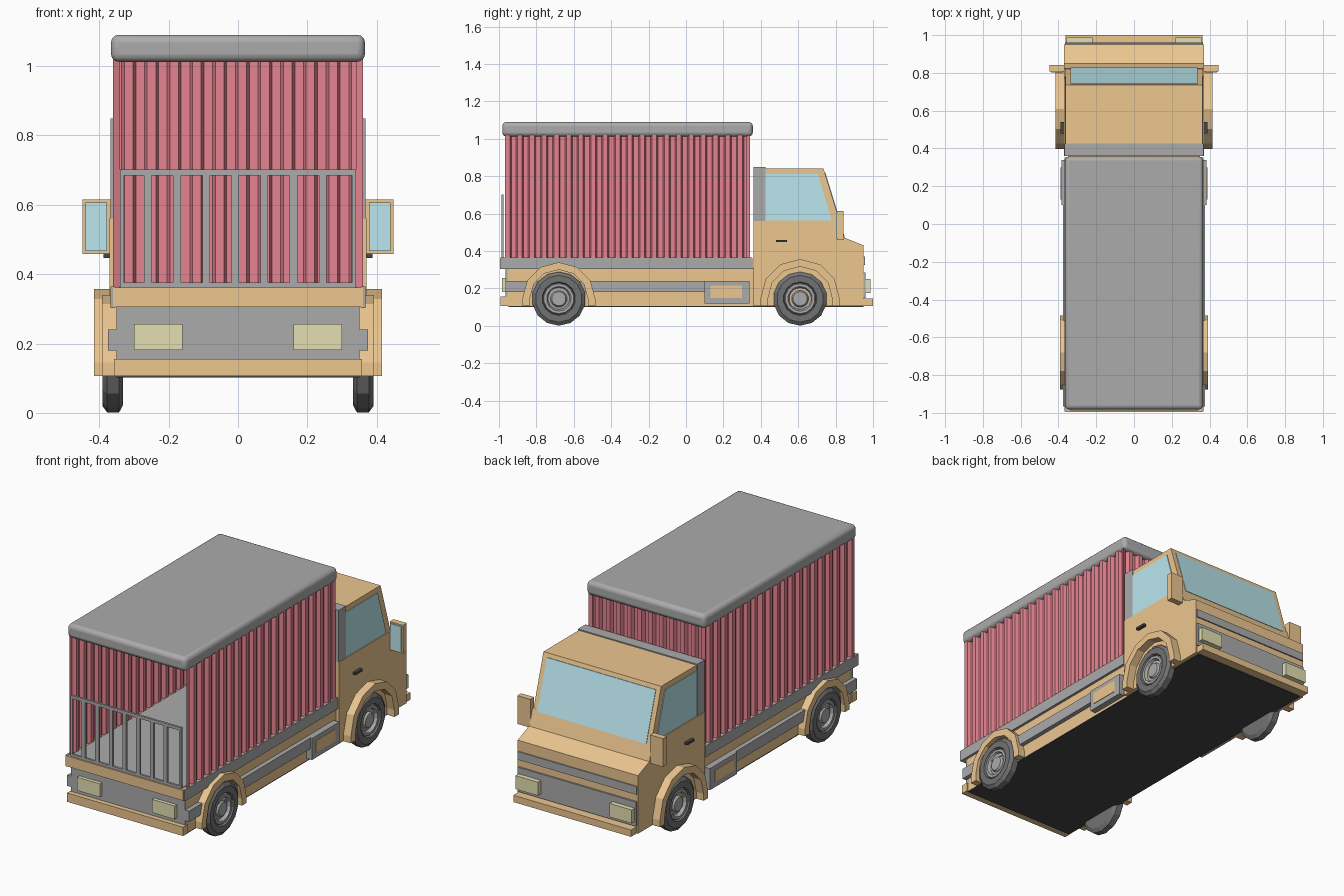
import bpy, bmesh, math
from mathutils import Vector

if "Cube" in bpy.data.objects:
    bpy.data.objects.remove(bpy.data.objects["Cube"])


def material(name, rgb):
    m = bpy.data.materials.new(name)
    m.diffuse_color = (*rgb, 1)
    m.use_nodes = True
    m.node_tree.nodes["Principled BSDF"].inputs["Base Color"].default_value = m.diffuse_color
    return m


ORANGE = material("orange_paint", (0.84, 0.57, 0.28))
RED = material("red_sheet", (0.78, 0.23, 0.28))
GLASS = material("glass", (0.5, 0.8, 0.86))
LAMP = material("lamp", (0.78, 0.74, 0.45))
BLACK = material("black", (0.06, 0.06, 0.06))
RUBBER = material("rubber", (0.17, 0.17, 0.17))
GREY = material("grey", (0.41, 0.41, 0.41))


def finish(name, bm, mat):
    bmesh.ops.recalc_face_normals(bm, faces=bm.faces)
    me = bpy.data.meshes.new(name)
    bm.to_mesh(me)
    bm.free()
    ob = bpy.data.objects.new(name, me)
    bpy.context.collection.objects.link(ob)
    me.materials.append(mat)
    return ob


def box(name, x, y, z, mat=GREY):
    """Box from (min, max) pairs."""
    bm = bmesh.new()
    bmesh.ops.create_cube(bm, size=1)
    for v in bm.verts:
        v.co = [r[0] + (r[1] - r[0]) * (c + 0.5) for r, c in zip((x, y, z), v.co)]
    return finish(name, bm, mat)


def pair(name, x, y, z, mat=GREY):
    """Box mirrored to both sides."""
    for s, side in ((1, "right"), (-1, "left")):
        box(f"{name}_{side}", sorted((s * x[0], s * x[1])), y, z, mat)


def prism(name, pts, x0, x1, mat):
    """Extrude a (y, z) profile along x."""
    bm = bmesh.new()
    f = bm.faces.new([bm.verts.new((x0, y, z)) for y, z in pts])
    ext = bmesh.ops.extrude_face_region(bm, geom=[f])
    for v in ext["geom"]:
        if isinstance(v, bmesh.types.BMVert):
            v.co.x = x1
    return finish(name, bm, mat)


def lathe(name, profile, centre, side, mat, sides=14):
    """Spin an (x, radius) profile around the wheel axle."""
    bm = bmesh.new()
    vs = [bm.verts.new((x * side, 0, -r)) for x, r in profile]
    es = [bm.edges.new(p) for p in zip(vs, vs[1:])]
    bmesh.ops.spin(bm, geom=vs + es, cent=(0, 0, 0), axis=(1, 0, 0),
                   angle=math.tau, steps=sides, use_merge=True)
    bmesh.ops.remove_doubles(bm, verts=bm.verts, dist=1e-5)
    bmesh.ops.translate(bm, verts=bm.verts, vec=centre)
    return finish(name, bm, mat)


def corrugated(name, start, end, outward, periods, depth=0.02):
    """Trapezoid-ribbed sheet from start to end in plan."""
    a, b, n = Vector(start), Vector(end), Vector(outward)
    bm = bmesh.new()
    prev = None
    for i in range(periods):
        for t, d in ((0, 0), (0.38, 0), (0.5, 1), (0.88, 1), (1, 0)):
            if t == 1 and i < periods - 1:
                continue
            p = a.lerp(b, (i + t) / periods) - n * d * depth
            cur = [bm.verts.new((p.x, p.y, z)) for z in (0.355, 1.02)]
            if prev:
                bm.faces.new((prev[0], cur[0], cur[1], prev[1]))
            prev = cur
    return finish(name, bm, mat=RED)


# Chassis and underside
box("chassis", (-0.35, 0.35), (-0.955, 0.37), (0.107, 0.31), ORANGE)
box("underside", (-0.35, 0.35), (-0.95, 0.95), (0.102, 0.108), BLACK)
pair("side_stripe", (0.33, 0.375), (-0.955, 0.11), (0.18, 0.24))
pair("tank", (0.33, 0.385), (0.10, 0.34), (0.12, 0.24))
pair("tank_panel", (0.38, 0.388), (0.13, 0.30), (0.15, 0.215), ORANGE)

# Load bed
box("bed", (-0.36, 0.36), (-0.995, 0.355), (0.305, 0.362), ORANGE)
pair("bed_rail", (0.355, 0.367), (-0.993, 0.353), (0.303, 0.365))
box("bed_floor", (-0.342, 0.342), (-0.975, 0.33), (0.35, 0.366))

# Cargo walls and roof
for s, side in ((1, "right"), (-1, "left")):
    corrugated(f"cargo_wall_{side}", (s * 0.36, -0.967), (s * 0.36, 0.342), (s, 0), 20)
corrugated("cargo_wall_cab_end", (-0.36, 0.342), (0.36, 0.342), (0, 1), 11)
roof = box("cargo_roof", (-0.366, 0.366), (-0.982, 0.357), (1.012, 1.09))
bev = roof.modifiers.new("rounded", "BEVEL")
bev.width, bev.segments = 0.022, 3
bpy.context.view_layer.objects.active = roof
roof.select_set(True)
bpy.ops.object.shade_smooth_by_angle(angle=math.radians(35))

# Tailgate
GY = (-0.987, -0.975)
box("gate_top", (-0.34, 0.34), GY, (0.685, 0.702))
box("gate_bottom", (-0.34, 0.34), GY, (0.362, 0.376))
pair("gate_end", (0.328, 0.34), GY, (0.365, 0.70))
for i in range(-3, 4):
    x = -0.008 + i * 0.084
    box(f"gate_bar_{i + 4}", (x - 0.011, x + 0.011), GY, (0.37, 0.69))

# Rear end
box("rear_panel", (-0.35, 0.35), (-0.965, -0.94), (0.15, 0.305))
pair("rear_panel_end", (0.34, 0.375), (-0.965, -0.94), (0.18, 0.24))
pair("tail_lamp", (0.16, 0.30), (-0.985, -0.96), (0.182, 0.256), LAMP)
box("rear_bumper", (-0.357, 0.357), (-0.992, -0.95), (0.107, 0.156), ORANGE)

# Cab: lower body with bonnet ledge, then the upper shell
prism("cab_body", [(0.36, 0.107), (0.95, 0.107), (0.95, 0.43), (0.85, 0.47),
                   (0.822, 0.56), (0.36, 0.56)], -0.37, 0.37, ORANGE)
prism("cab_shell", [(0.37, 0.555), (0.823, 0.555), (0.735, 0.842), (0.37, 0.842)],
      -0.362, 0.362, ORANGE)
box("cab_rear_band", (-0.367, 0.367), (0.36, 0.425), (0.56, 0.848))

# Windows
prism("windscreen", [(0.828, 0.55), (0.745, 0.82), (0.735, 0.82), (0.81, 0.55)],
      -0.335, 0.335, GLASS)
for s, side in ((1, "right"), (-1, "left")):
    prism(f"side_window_{side}", [(0.425, 0.562), (0.78, 0.562), (0.705, 0.812), (0.425, 0.812)],
          s * 0.355, s * 0.366, GLASS)
pair("door_handle", (0.365, 0.388), (0.48, 0.54), (0.447, 0.46), BLACK)

# Mirrors
pair("mirror", (0.368, 0.448), (0.808, 0.842), (0.458, 0.615), ORANGE)
pair("mirror_glass", (0.377, 0.44), (0.803, 0.81), (0.466, 0.607), GLASS)

# Cab nose
box("nose_stripe", (-0.365, 0.365), (0.94, 0.957), (0.325, 0.37))
box("grille", (-0.365, 0.365), (0.94, 0.96), (0.15, 0.285))
pair("headlamp", (0.22, 0.357), (0.95, 0.987), (0.175, 0.25), LAMP)
box("front_bumper", (-0.362, 0.362), (0.94, 1.0), (0.107, 0.145), ORANGE)

# Wheels and arches
TYRE = [(-0.03, 0), (-0.03, 0.122), (-0.018, 0.144), (0.016, 0.144),
        (0.03, 0.125), (0.03, 0.09), (0.012, 0.082)]
RIM = [(0.012, 0.088), (0.025, 0.08), (0.025, 0.066), (0.008, 0.058),
       (0.01, 0.045), (0.022, 0.038), (0.022, 0)]
for end, y, ro, xo in (("rear", -0.68, 0.195, 0.392), ("front", 0.61, 0.212, 0.415)):
    arch = []
    for r, order in ((ro, range(7)), (ro - 0.04, range(6, -1, -1))):
        ring = [(y + r * math.cos(i * math.pi / 6), 0.145 + r * math.sin(i * math.pi / 6))
                for i in order]
        arch += [(ring[0][0], 0.107)] + ring + [(ring[-1][0], 0.107)]
    for s, side in ((1, "right"), (-1, "left")):
        prism(f"{end}_arch_{side}", arch, s * 0.32, s * xo, ORANGE)
        c = (s * 0.361, y, 0.145)
        lathe(f"{end}_tyre_{side}", TYRE, c, s, RUBBER)
        lathe(f"{end}_rim_{side}", RIM, c, s, GREY)
